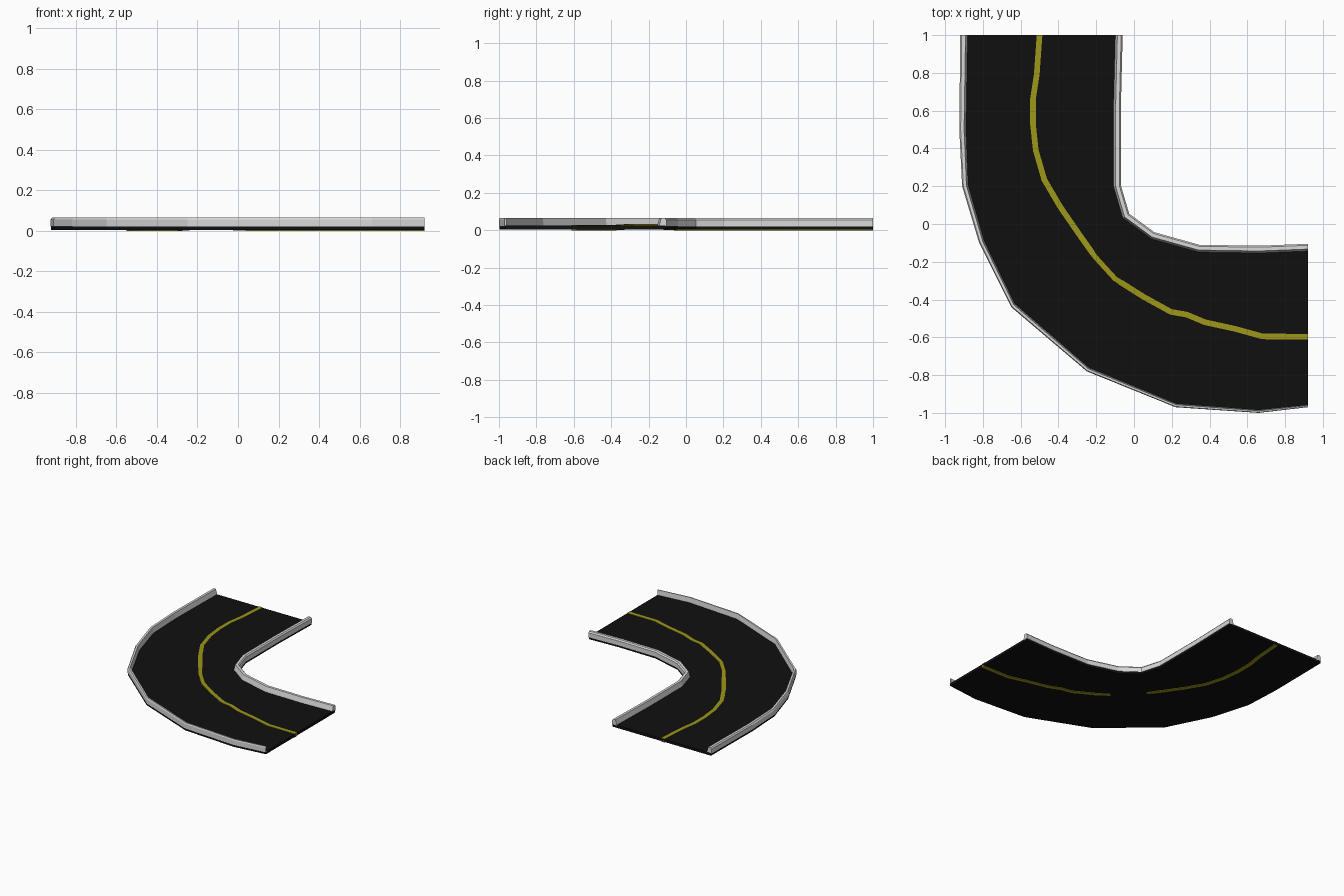
import bpy
import bmesh
from mathutils import Vector

cube = bpy.data.objects.get("Cube")
if cube:
    bpy.data.objects.remove(cube, do_unlink=True)


def make_material(name, colour):
    mat = bpy.data.materials.new(name)
    mat.use_nodes = True
    mat.diffuse_color = (*colour, 1)
    mat.node_tree.nodes["Principled BSDF"].inputs["Base Color"].default_value = (*colour, 1)
    return mat


def finish(bm, name, mat):
    bmesh.ops.recalc_face_normals(bm, faces=bm.faces)
    mesh = bpy.data.meshes.new(name)
    bm.to_mesh(mesh)
    bm.free()
    mesh.materials.append(mat)
    obj = bpy.data.objects.new(name, mesh)
    bpy.context.collection.objects.link(obj)
    return obj


def miters(path):
    """Left-hand mitred offset directions, square to both road ends."""
    pts = [Vector(p) for p in path]
    dirs = [(b - a).normalized() for a, b in zip(pts, pts[1:])]
    dirs = [Vector((0, -1))] + dirs[1:-1] + [Vector((1, 0))]
    dirs = [dirs[0]] + dirs + [dirs[-1]]
    result = []
    for before, after in zip(dirs, dirs[1:]):
        mid = (before + after).normalized()
        result.append(Vector((-mid.y, mid.x)) / mid.dot(after))
    return [(p, n) for p, n in zip(pts, result)]


def offset(path, width):
    return [p + n * width(i) for i, (p, n) in enumerate(miters(path))]


def sweep(name, path, section, width, mat, lift=lambda i: 0):
    """Carry a section of (across, height) points along the path."""
    bm = bmesh.new()
    rings = []
    for i, (p, n) in enumerate(miters(path)):
        ring = []
        for across, z in section:
            q = p + n * across * width(i)
            ring.append(bm.verts.new((q.x, q.y, z + lift(i))))
        rings.append(ring)
    count = len(section)
    for a, b in zip(rings, rings[1:]):
        for k in range(count):
            m = (k + 1) % count
            bm.faces.new((a[k], a[m], b[m], b[k]))
    bm.faces.new(rings[0])
    bm.faces.new(rings[-1])
    return finish(bm, name, mat)


asphalt = make_material("asphalt black", (0.005, 0.005, 0.005))
concrete = make_material("kerb grey", (0.7, 0.7, 0.7))
paint = make_material("line yellow", (0.34, 0.31, 0.01))

# Plan outlines, running from the back end round to the left end
outer_path = [(-.92, 1), (-.925, .5), (-.91, .2), (-.82, -.1), (-.65, -.44),
              (-.25, -.78), (.22, -.97), (.66, -1), (.92, -.97)]
inner_path = [(-.1, 1), (-.11, .6), (-.11, .2), (-.06, .03), (.09, -.08),
              (.34, -.15), (.66, -.155), (.92, -.145)]
line_path = [(-.5, 1), (-.515, .79), (-.535, .66), (-.535, .53), (-.52, .39),
             (-.475, .235), (-.39, .09), (-.29, -.055), (-.205, -.175),
             (-.1, -.29), (.05, -.385), (.195, -.465), (.28, -.48),
             (.375, -.52), (.535, -.555), (.68, -.595), (.92, -.597)]


def outer_width(i):
    return .04 - .0035 * i


def inner_width(i):
    return .04


# Road slab, reaching almost to the far edge of each kerb
bm = bmesh.new()
edge = offset(outer_path, lambda i: .003) + offset(inner_path, lambda i: .036)[::-1]
floor = bm.faces.new([bm.verts.new((p.x, p.y, .004)) for p in edge])
extruded = bmesh.ops.extrude_face_region(bm, geom=[floor], use_keep_orig=True)
top = [v for v in extruded["geom"] if isinstance(v, bmesh.types.BMVert)]
bmesh.ops.translate(bm, verts=top, vec=(0, 0, .021))
bmesh.ops.recalc_face_normals(bm, faces=bm.faces)
bmesh.ops.triangulate(bm, faces=[f for f in bm.faces if len(f.verts) > 4])
finish(bm, "road_slab", asphalt)

# Kerbs: sloped face towards the road, flat top, small bevel behind
kerb = [(0, .02), (.3, .065), (.8, .065), (1, .055), (1, .02)]
sweep("inner_kerb", inner_path, kerb, inner_width, concrete)
sweep("outer_kerb", outer_path, [(1 - a, z) for a, z in kerb], outer_width, concrete)

# Centre line, showing through the underside except at the bend
stripe = [(-.5, 0), (-.5, .028), (.5, .028), (.5, 0)]
sweep("centre_line", line_path, stripe, lambda i: .03, paint,
      lambda i: .006 if i in (8, 9) else 0)
